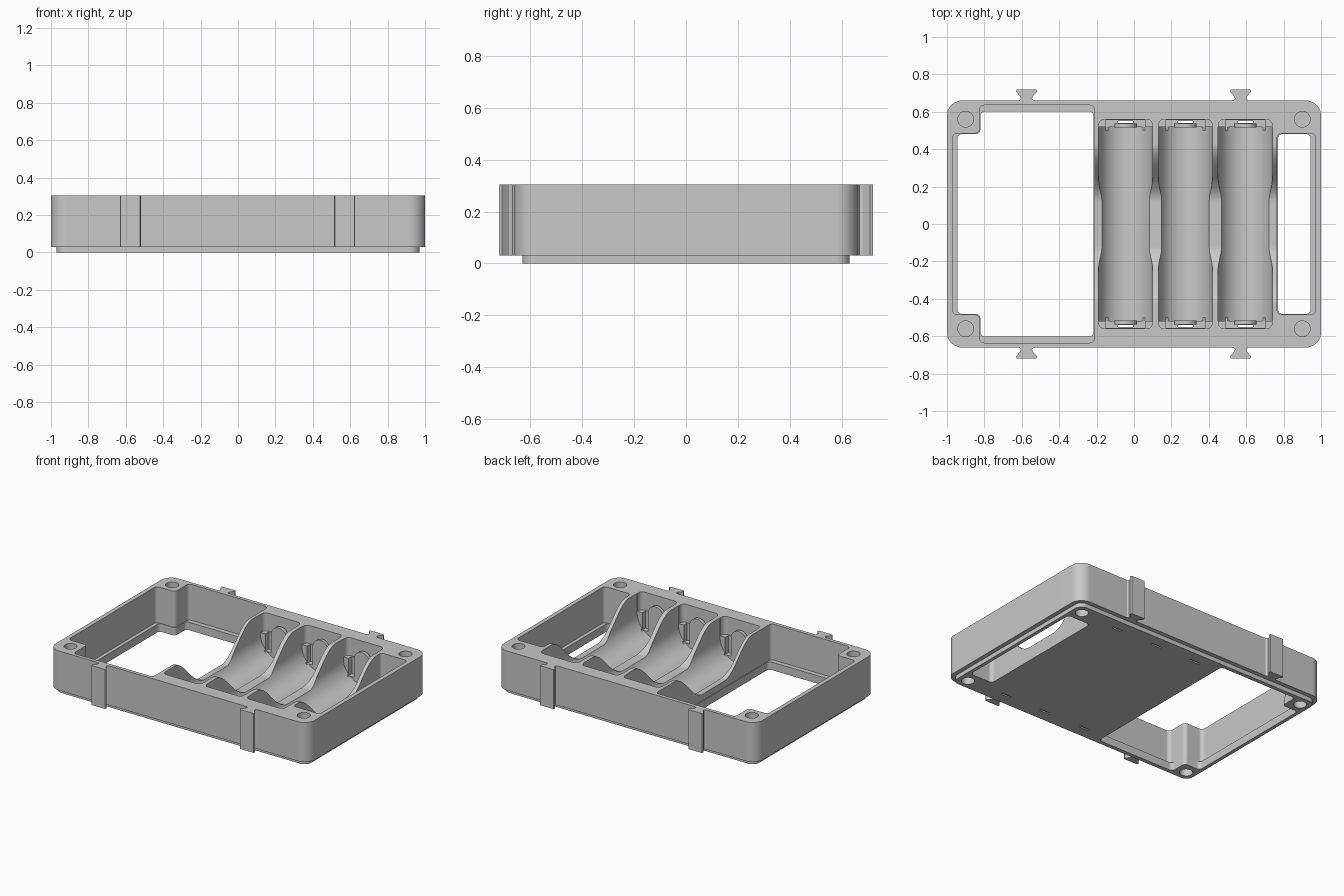
import bpy, bmesh, math
from mathutils import Vector

if "Cube" in bpy.data.objects:
    bpy.data.objects.remove(bpy.data.objects["Cube"])

grey = bpy.data.materials.new("light grey plastic")
grey.use_nodes = True
GREY = (0.58, 0.58, 0.58, 1)
grey.diffuse_color = GREY
grey.node_tree.nodes["Principled BSDF"].inputs["Base Color"].default_value = GREY

TOP, LIP = 0.305, 0.03
SLOTS = (-0.045, 0.275, 0.595)      # battery centre lines
RADIUS, AXIS_Z, HALF = 0.145, 0.17, 0.518


def fillet(points, r, steps=8):
    """Round every corner of a 2D outline."""
    out = []
    for i, p in enumerate(points):
        p = Vector(p)
        a = (Vector(points[i - 1]) - p).normalized()
        b = (Vector(points[(i + 1) % len(points)]) - p).normalized()
        half = a.angle(b) / 2
        centre = p + (a + b).normalized() * r / math.sin(half)
        va, vb = p + a * r / math.tan(half) - centre, p + b * r / math.tan(half) - centre
        out += [centre + va.lerp(vb, k / steps).normalized() * r for k in range(steps + 1)]
    return out


def rect(x0, x1, y0, y1):
    return [(x0, y0), (x1, y0), (x1, y1), (x0, y1)]


def prism(name, outline, lo, hi, axis="z"):
    """Extrude an outline along an axis; the outline holds the other two axes."""
    place = {"z": lambda u, v, w: (u, v, w),
             "x": lambda u, v, w: (w, u, v),
             "y": lambda u, v, w: (u, w, v)}[axis]
    bm = bmesh.new()
    low = [bm.verts.new(place(u, v, lo)) for u, v in outline]
    high = [bm.verts.new(place(u, v, hi)) for u, v in outline]
    bm.faces.new(low[::-1])
    bm.faces.new(high)
    for i in range(len(low)):
        bm.faces.new((low[i - 1], low[i], high[i], high[i - 1]))
    bm.normal_update()
    if bm.calc_volume(signed=True) < 0:
        bmesh.ops.reverse_faces(bm, faces=bm.faces[:])
    mesh = bpy.data.meshes.new(name)
    bm.to_mesh(mesh)
    bm.free()
    mesh.materials.append(grey)
    obj = bpy.data.objects.new(name, mesh)
    bpy.context.collection.objects.link(obj)
    return obj


def volume(obj):
    bm = bmesh.new()
    bm.from_object(obj, bpy.context.evaluated_depsgraph_get())
    result = bm.calc_volume(signed=True)
    bm.free()
    return result


def combine(target, other, operation="DIFFERENCE"):
    """Apply a boolean with the first solver that gives a sound solid."""
    other.hide_render = True
    before = volume(target)
    mod = target.modifiers.new("cut", "BOOLEAN")
    mod.operation, mod.object = operation, other
    for solver in ("EXACT", "MANIFOLD", "FLOAT"):
        mod.solver = solver
        bpy.context.view_layer.update()
        if 0.4 * before < volume(target) < 1.4 * before:
            bpy.context.view_layer.objects.active = target
            bpy.ops.object.modifier_apply(modifier=mod.name)
            break
    else:
        target.modifiers.remove(mod)
    bpy.data.objects.remove(other)


def smooth(obj):
    bpy.ops.object.select_all(action="DESELECT")
    obj.select_set(True)
    bpy.context.view_layer.objects.active = obj
    bpy.ops.object.shade_smooth_by_angle(angle=math.radians(30))


# Frame with the narrower nesting lip below
tray = prism("tray", fillet(rect(-1, 1, -0.66, 0.66), 0.08), LIP, TOP)
lip = prism("lip", fillet(rect(-0.97, 0.97, -0.63, 0.63), 0.05), 0, 0.06)
combine(tray, lip, "UNION")


# Large left opening around the corner posts, with a ledge at the bottom
def left_opening(x, y, inset):
    post, side, end = 0.825 - inset, 0.485 - inset, -0.212 - inset
    return [(-x, -side), (-post, -side), (-post, -y), (end, -y),
            (end, y), (-post, y), (-post, side), (-x, side)]


for name, x, y, inset, floor in (("upper", 0.97, 0.635, 0, 0.055),
                                 ("lower", 0.945, 0.602, 0.004, -0.1)):
    combine(tray, prism(name, fillet(left_opening(x, y, inset), 0.025), floor, 0.4))
    # Narrow right opening
    side = 0.485 - inset
    combine(tray, prism(name, fillet(rect(0.765 + inset, x, -side, side), 0.025), floor, 0.4))

# Battery channels: round floor, straight sides
arc = [math.pi * (1 + k / 32) for k in range(33)]
for cx in SLOTS:
    channel = [(cx + RADIUS * math.cos(a), AXIS_Z + RADIUS * math.sin(a)) for a in arc]
    channel += [(cx + RADIUS, 0.4), (cx - RADIUS, 0.4)]
    combine(tray, prism("channel", channel, -HALF, HALF, "y"))
    for s in (-1, 1):
        # Contact pocket at each end, with a small slit through the floor
        y0, y1 = sorted((s * 0.46, s * 0.56))
        combine(tray, prism("pocket", fillet(rect(cx - 0.143, cx + 0.143, y0, y1), 0.03),
                            AXIS_Z + 0.01, 0.4))
        y0, y1 = sorted((s * 0.50, s * 0.555))
        combine(tray, prism("recess", rect(cx - 0.105, cx + 0.105, y0, y1), 0.06, 0.4))
        y0, y1 = sorted((s * 0.54, s * 0.552))
        combine(tray, prism("slit", rect(cx - 0.04, cx + 0.04, y0, y1), -0.1, 0.1))

# Dip in the divider walls, an S-curve at both ends
LOW, INNER, OUTER = 0.1, 0.12, 0.43
curve = []
for k in range(21):
    t = k / 20
    curve.append((INNER + (OUTER - INNER) * t,
                  LOW + (TOP - LOW) * (1 - math.cos(math.pi * t)) / 2))
dip = [(-y, z) for y, z in reversed(curve)] + curve + [(OUTER, 0.4), (-OUTER, 0.4)]
combine(tray, prism("dip", dip, -0.3, 0.8, "x"))

# Round sockets in the four corners, above and below
for sx in (-1, 1):
    for sy in (-1, 1):
        ring = [(sx * 0.9 + 0.042 * math.cos(k * math.pi / 16),
                 sy * 0.56 + 0.042 * math.sin(k * math.pi / 16)) for k in range(32)]
        combine(tray, prism("socket", ring, TOP - 0.1, 0.4))
        combine(tray, prism("socket", ring, -0.1, 0.1))
smooth(tray)
tray.modifiers.new("even shading", "WEIGHTED_NORMAL").keep_sharp = True

# Upright contact tabs with rounded tops
for i, cx in enumerate(SLOTS):
    for s, end in ((-1, "front"), (1, "back")):
        w = 0.06
        shape = [(cx - w * math.cos(a), 0.19 - w * math.sin(a)) for a in arc]
        shape = [(cx + w, 0.03)] + shape + [(cx - w, 0.03)]
        y0, y1 = sorted((s * 0.515, s * 0.537))
        smooth(prism(f"{end}_contact_tab_{i + 1}", shape, y0, y1, "y"))

# Dovetail connectors on the front and back
for cx, side in ((-0.575, "right"), (0.57, "left")):
    for s, end in ((-1, "front"), (1, "back")):
        half = [(0.05, 0.655), (0.03, 0.668), (0.034, 0.682), (0.056, 0.708), (0.052, 0.72)]
        shape = [(cx + x, s * y) for x, y in half] + [(cx - x, s * y) for x, y in reversed(half)]
        prism(f"{end}_{side}_connector", shape, LIP, TOP)
